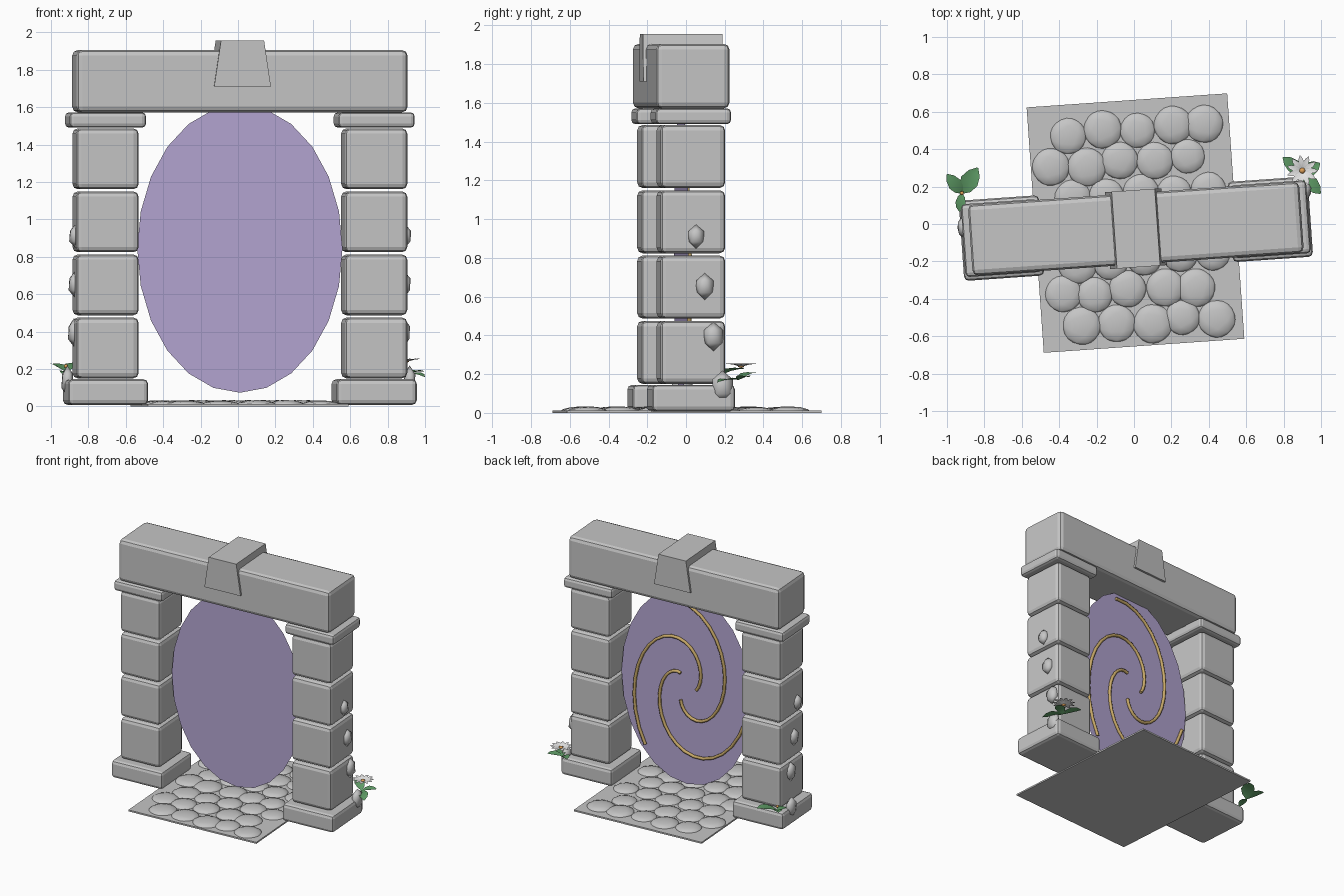
import bpy, bmesh, math, random
from mathutils import Matrix, Vector

random.seed(4)
if "Cube" in bpy.data.objects:
    bpy.data.objects.remove(bpy.data.objects["Cube"])

# The whole gate stands slightly turned about z
GATE = Matrix.Translation((0.01, -0.025, 0)) @ Matrix.Rotation(math.radians(4), 4, 'Z')


def material(name, rgb):
    m = bpy.data.materials.new(name)
    m.use_nodes = True
    m.diffuse_color = (*rgb, 1)
    bsdf = next(n for n in m.node_tree.nodes if n.type == 'BSDF_PRINCIPLED')
    bsdf.inputs["Base Color"].default_value = (*rgb, 1)
    return m


STONE = material("grey stone", (0.56, 0.56, 0.56))
VEIL = material("violet veil", (0.46, 0.38, 0.65))
GOLD = material("pale gold", (0.58, 0.40, 0.14))
GREEN = material("leaf green", (0.12, 0.35, 0.14))
WHITE = material("petal white", (0.80, 0.80, 0.80))
ORANGE = material("flower orange", (0.75, 0.36, 0.10))


def finish(name, bm, mat, matrix=GATE, smooth=False):
    mesh = bpy.data.meshes.new(name)
    bm.to_mesh(mesh)
    bm.free()
    mesh.materials.append(mat)
    if smooth:
        mesh.shade_smooth()
    ob = bpy.data.objects.new(name, mesh)
    ob.matrix_world = matrix
    bpy.context.collection.objects.link(ob)
    return ob


def block(name, x, y, z0, z1, w, d, bevel):
    bm = bmesh.new()
    bmesh.ops.create_cube(bm, size=1)
    for v in bm.verts:
        v.co = Vector((x + v.co.x * w, y + v.co.y * d, (z0 + z1) / 2 + v.co.z * (z1 - z0)))
    if bevel:
        bmesh.ops.bevel(bm, geom=bm.edges[:], offset=bevel, segments=2,
                        profile=0.5, affect='EDGES')
    return finish(name, bm, STONE)


def pebble(name, pos, size, mat=STONE, detail=1, floor=None, matrix=GATE, turn=0):
    bm = bmesh.new()
    bmesh.ops.create_icosphere(bm, subdivisions=detail, radius=1)
    spin = Matrix.Rotation(turn, 4, 'Z')
    for v in bm.verts:
        p = spin @ v.co
        v.co = Vector(pos) + Vector([a * b for a, b in zip(p, size)])
        if floor is not None:
            v.co.z = max(v.co.z, floor)
    return finish(name, bm, mat, matrix, True)


def leaf(name, pos, yaw, pitch, length, width, mat):
    """Folded leaf blade growing along its own x axis."""
    bm = bmesh.new()
    rows = []
    for t, w in ((0, 0.1), (0.2, 0.7), (0.5, 1), (0.8, 0.7), (1, 0.08)):
        arch = 0.25 * length * t * (1 - t)
        rows.append([bm.verts.new((t * length, s * w * width / 2,
                                   arch + abs(s) * w * width * 0.12)) for s in (-1, 0, 1)])
    for a, b in zip(rows, rows[1:]):
        for i in (0, 1):
            bm.faces.new((a[i], b[i], b[i + 1], a[i + 1]))
    m = (Matrix.Translation(pos) @ Matrix.Rotation(math.radians(yaw), 4, 'Z')
         @ Matrix.Rotation(-math.radians(pitch), 4, 'Y'))
    return finish(name, bm, mat, m, True)


# Pillars: base, four blocks, capital, and pebbles on the outer face
for side, s, shift in (("left", 1, 0), ("right", -1, -0.08)):
    x = 0.72 * s
    block(side + "_base", x, 0, 0.008, 0.145, 0.43, 0.43, 0.025)
    for i in range(4):
        z = 0.15 + 0.337 * i
        block(f"{side}_pillar_block_{i + 1}", x, 0, z, z + 0.325, 0.335, 0.335, 0.028)
    block(side + "_capital", x, 0, 1.49, 1.572, 0.41, 0.39, 0.022)
    for i in range(4):
        out = 0.168 if i < 3 else 0.2
        pebble(f"{side}_pebble_{i + 1}", (x + s * out, 0.015 + 0.045 * i + shift, 0.91 - 0.258 * i),
               (0.035, 0.047 + 0.005 * i, 0.062 + 0.007 * i))

# Lintel and keystone
block("lintel", 0, 0, 1.572, 1.905, 1.775, 0.38, 0.03)
keystone = block("keystone", 0, 0, 1.71, 1.955, 0.304, 0.412, 0)
for v in keystone.data.vertices:
    if v.co.z > 1.9:
        v.co.x *= 0.76

# Portal veil, an upright oval sheet
bm = bmesh.new()
bmesh.ops.create_circle(bm, cap_ends=True, segments=24, radius=1)
for v in bm.verts:
    v.co = Vector((v.co.x * 0.55, 0, 0.843 + v.co.y * 0.77))
finish("portal_veil", bm, VEIL)

# Three spiral ribs on the back of the veil
for arm in range(3):
    curve = bpy.data.curves.new("spiral_rib", 'CURVE')
    curve.dimensions = '3D'
    curve.bevel_depth = 0.012
    curve.bevel_resolution = 1
    curve.use_fill_caps = True
    line = curve.splines.new('POLY')
    steps = 20
    line.points.add(steps)
    for i, p in enumerate(line.points):
        t = i / steps
        a = math.radians(120 * arm + 228 * t)
        r = 0.16 + 0.77 * t
        p.co = (-0.55 * r * math.cos(a), 0.013, 0.843 + 0.77 * r * math.sin(a), 1)
    curve.materials.append(GOLD)
    rib = bpy.data.objects.new(f"spiral_rib_{arm + 1}", curve)
    rib.matrix_world = GATE
    bpy.context.collection.objects.link(rib)

# Paved floor with staggered cobbles
block("floor_slab", 0, 0.03, 0, 0.012, 1.075, 1.315, 0)
for row in range(7):
    for i in range(5):
        x = (-0.42 if row % 2 else -0.32) + 0.182 * i + random.uniform(-0.012, 0.012)
        y = 0.53 - 0.172 * row + random.uniform(-0.014, 0.014)
        r = random.uniform(0.098, 0.112)
        pebble("cobble", (x, y, 0.006), (r, r, random.uniform(0.024, 0.028)),
               detail=2, floor=0.004, matrix=GATE, turn=random.uniform(0, 3))

# Daisy with leaves behind the left pillar
heart = Vector((0.9, 0.285, 0.235))
for i in range(11):
    leaf("petal", heart, i * 360 / 11, 12, 0.085, 0.032, WHITE)
pebble("daisy_heart", heart + Vector((0, 0, 0.008)), (0.018, 0.018, 0.012), ORANGE,
       matrix=Matrix())
stem = Vector((0.9, 0.27, 0.17))
for yaw, pitch, length in ((140, 15, 0.14), (-48, -5, 0.145), (30, 8, 0.11)):
    leaf("daisy_leaf", stem, yaw, pitch, length, 0.075, GREEN)

# Leafy sprig behind the right pillar
sprig = Vector((-0.92, 0.165, 0.185))
for yaw, pitch, length, width in ((58, 15, 0.165, 0.1), (128, 18, 0.135, 0.075),
                                  (-98, -8, 0.1, 0.055)):
    leaf("sprig_leaf", sprig, yaw, pitch, length, width, GREEN)
pebble("sprig_bud", sprig + Vector((0, 0, 0.03)), (0.012, 0.012, 0.012), ORANGE, matrix=Matrix())
